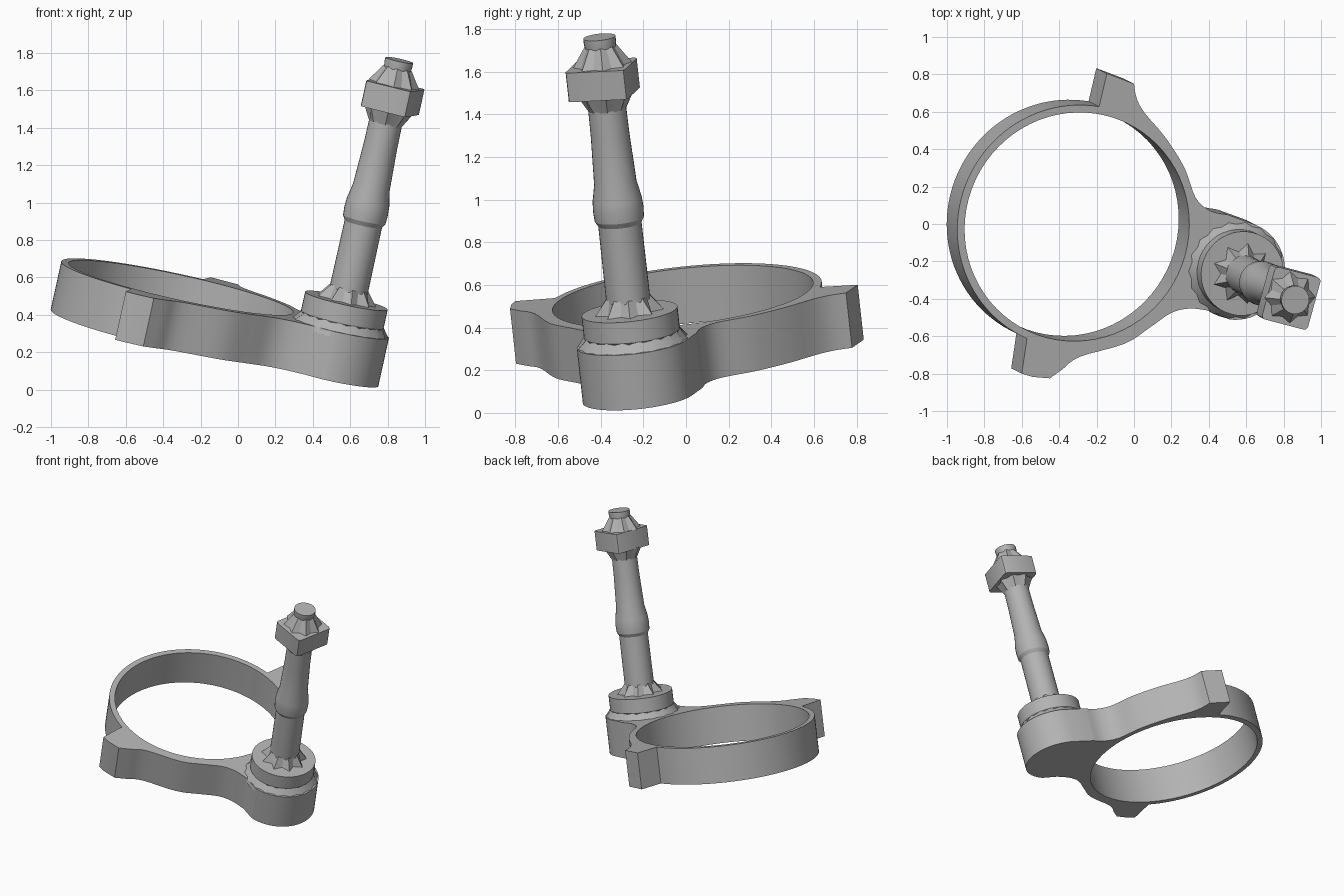
import bpy, bmesh, math
from mathutils import Vector, Matrix

if "Cube" in bpy.data.objects:
    bpy.data.objects.remove(bpy.data.objects["Cube"], do_unlink=True)

# Tilted frame: local z = 0 is the top of the plate
SX, SY, Z0, THICK = -0.22, 0.11, 0.48, 0.265
NORMAL = Vector((-SX, -SY, 1)).normalized()
TILT = Vector((0, 0, 1)).rotation_difference(NORMAL).to_matrix().to_4x4()
FRAME = Matrix.Translation((0, 0, Z0)) @ TILT
UNTILT = FRAME.inverted()

grey = bpy.data.materials.new("plain grey")
grey.use_nodes = True
grey.diffuse_color = (0.45, 0.45, 0.45, 1)
grey.node_tree.nodes["Principled BSDF"].inputs["Base Color"].default_value = (0.45, 0.45, 0.45, 1)


def plan(x, y):
    """Plan position -> local position on the plate top."""
    return (UNTILT @ Vector((x, y, Z0 + SX * x + SY * y))).xy


def add_part(name, mesh, angle=30):
    ob = bpy.data.objects.new(name, mesh)
    bpy.context.collection.objects.link(ob)
    ob.matrix_world = FRAME
    mesh.materials.clear()
    mesh.materials.append(grey)
    bpy.ops.object.select_all(action='DESELECT')
    ob.select_set(True)
    bpy.context.view_layer.objects.active = ob
    bpy.ops.object.shade_smooth_by_angle(angle=math.radians(angle))
    return ob


def arc(centre, r, a0, a1, n):
    steps = [math.radians(a0 + (a1 - a0) * i / n) for i in range(n + 1)]
    return [centre + Vector((math.cos(a), math.sin(a))) * r for a in steps]


def smooth_path(pts, n=4):
    """Catmull-Rom through plan points."""
    p = [plan(*q) for q in pts]
    p = [p[0]] + p + [p[-1]]
    out = []
    for a, b, c, d in zip(p, p[1:], p[2:], p[3:]):
        for i in range(n):
            t = i / n
            out.append(0.5 * (2 * b + (c - a) * t + (2 * a - 5 * b + 4 * c - d) * t * t
                              + (3 * b - a - 3 * c + d) * t ** 3))
    return out + [p[-1]]


def lathe(name, centre, profile, n=32, angle=30):
    """Turned solid; each profile entry is radius, height, ratio of alternate points."""
    bm = bmesh.new()
    rings = []
    for r, h, jag in profile:
        ring = []
        for i in range(n):
            a = math.tau * i / n
            k = r * (jag if i % 2 else 1)
            ring.append(bm.verts.new((centre.x + k * math.cos(a), centre.y + k * math.sin(a), h)))
        rings.append(ring)
    for lo, hi in zip(rings, rings[1:]):
        for i in range(n):
            j = (i + 1) % n
            bm.faces.new((lo[i], lo[j], hi[j], hi[i]))
    bm.faces.new(rings[0][::-1])
    bm.faces.new(rings[-1])
    mesh = bpy.data.meshes.new(name)
    bm.to_mesh(mesh)
    bm.free()
    return add_part(name, mesh, angle)


# Ring plate with two lugs and a rounded boss
ring_c = plan(-0.305, -0.015)
boss_c = plan(0.548, -0.249)
outline = arc(ring_c, 0.655, 80, 246, 48)
outline += [plan(-0.60, -0.80), plan(-0.54, -0.818)]
outline += smooth_path([(-0.45, -0.825), (-0.38, -0.775), (-0.29, -0.71), (-0.05, -0.64),
                        (0.09, -0.55), (0.2, -0.475), (0.3, -0.452), (0.41, -0.465)])
outline += arc(boss_c, 0.265, -98, 70, 28)
outline += smooth_path([(0.5, 0.05), (0.41, 0.07), (0.33, 0.14), (0.27, 0.3), (0.17, 0.46),
                        (0.06, 0.59), (0.015, 0.67), (0.0, 0.75)])
outline += [plan(-0.145, 0.805)]

curve = bpy.data.curves.new("ring_plate_outline", 'CURVE')
curve.dimensions = '2D'
curve.fill_mode = 'BOTH'
curve.extrude = THICK / 2
for loop in (outline, arc(ring_c, 0.615, 0, 355, 71)):
    spline = curve.splines.new('POLY')
    spline.points.add(len(loop) - 1)
    for point, co in zip(spline.points, loop):
        point.co = (co.x, co.y, 0, 1)
    spline.use_cyclic_u = True
helper = bpy.data.objects.new("outline_helper", curve)
bpy.context.collection.objects.link(helper)
graph = bpy.context.evaluated_depsgraph_get()
plate = bpy.data.meshes.new_from_object(helper.evaluated_get(graph))
bpy.data.objects.remove(helper, do_unlink=True)
bm = bmesh.new()
bm.from_mesh(plate)
bmesh.ops.remove_doubles(bm, verts=bm.verts, dist=0.0002)
bmesh.ops.translate(bm, verts=bm.verts, vec=(0, 0, -THICK / 2))
bmesh.ops.recalc_face_normals(bm, faces=bm.faces)
bm.to_mesh(plate)
bm.free()
add_part("ring_plate", plate)

# Jagged chamfer under the collar, then the collar itself
lathe("boss_chamfer", boss_c, [(0.262, -0.03, 1), (0.262, 0.0, 0.95), (0.205, 0.06, 1.06)], 36, 10)
lathe("collar", boss_c, [(0.205, 0.025, 1.06), (0.226, 0.045, 1), (0.226, 0.148, 1)], 48)

# Shaft with a swollen middle band
lathe("shaft", boss_c, [(0.104, 0.14, 1), (0.102, 0.57, 1), (0.116, 0.595, 1), (0.119, 0.64, 1),
                        (0.116, 0.69, 1), (0.1, 0.77, 1), (0.091, 1.0, 1), (0.088, 1.25, 1)], 32, 20)
lathe("shaft_foot", boss_c, [(0.165, 0.146, 0.72), (0.1, 0.225, 1)], 18, 10)

# Squared head block with softened corners
head_c = boss_c + Vector((0.008, -0.006))
bm = bmesh.new()
bmesh.ops.create_cube(bm, size=1, matrix=Matrix.Translation((head_c.x, head_c.y, 1.268))
                      @ Matrix.Rotation(math.radians(-15), 4, 'Z')
                      @ Matrix.Diagonal((0.26, 0.29, 0.14, 1)))
upright = [e for e in bm.edges if abs(e.verts[0].co.z - e.verts[1].co.z) > 0.1]
bmesh.ops.bevel(bm, geom=upright, offset=0.02, segments=2, affect='EDGES', profile=0.5)
block = bpy.data.meshes.new("head_block")
bm.to_mesh(block)
bm.free()
add_part("head_block", block)

# Jagged tapers below and above the block, ending in the tip
lathe("head_underside", boss_c, [(0.088, 1.12, 1), (0.135, 1.205, 0.82)], 16, 10)
lathe("head_taper", boss_c, [(0.14, 1.335, 0.8), (0.076, 1.43, 0.9)], 16, 10)
lathe("tip", boss_c, [(0.068, 1.40, 1), (0.076, 1.445, 1), (0.076, 1.472, 1)], 24)
